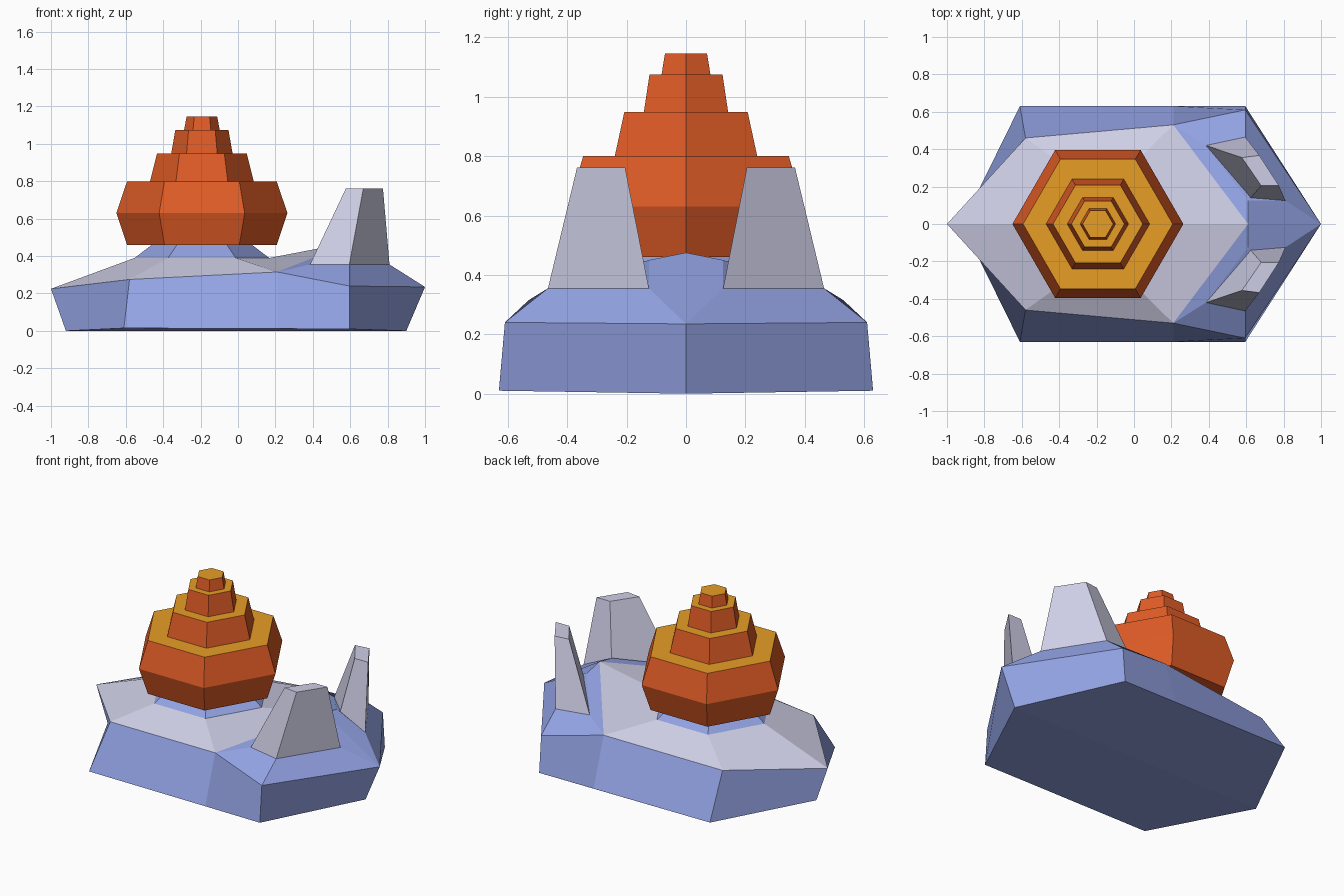
import bpy, bmesh, math

if "Cube" in bpy.data.objects:
    bpy.data.objects.remove(bpy.data.objects["Cube"])


def material(name, rgb):
    def lin(c):
        c /= 255
        return c / 12.92 if c <= 0.04045 else ((c + 0.055) / 1.055) ** 2.4
    m = bpy.data.materials.new(name)
    m.diffuse_color = (*[lin(c) for c in rgb], 1)
    m.use_nodes = True
    m.node_tree.nodes["Principled BSDF"].inputs["Base Color"].default_value = m.diffuse_color
    return m


BLUE = material("periwinkle blue", (147, 163, 228))
GREY = material("pale lavender grey", (206, 206, 230))
ORANGE = material("burnt orange", (224, 92, 38))
GOLD = material("gold", (232, 158, 38))


def build(name, points, faces, mats, mirror=False):
    """points: key -> xyz; faces: (keys, material index); mirror across y = 0."""
    bm = bmesh.new()
    for side in ((1, -1) if mirror else (1,)):
        v = {k: bm.verts.new((p[0], p[1] * side, p[2])) for k, p in points.items()}
        for keys, mat in faces:
            bm.faces.new([v[k] for k in keys]).material_index = mat
    bmesh.ops.remove_doubles(bm, verts=bm.verts, dist=0.0005)
    bmesh.ops.recalc_face_normals(bm, faces=bm.faces)
    me = bpy.data.meshes.new(name)
    bm.to_mesh(me)
    bm.free()
    for m in mats:
        me.materials.append(m)
    ob = bpy.data.objects.new(name, me)
    bpy.context.collection.objects.link(ob)
    return ob


CX = -0.193  # axis of the shell


def hex_point(r, z, i):
    a = math.radians(180 + 60 * i)
    return (CX + r * math.cos(a), 0 if i % 3 == 0 else r * math.sin(a), z)


# Base: front half, mirrored to the back
P = {
    # underside
    "b0": (-0.92, 0, 0), "b1": (-0.61, -0.63, 0.015),
    "b2": (0.21, -0.63, 0.012), "b3": (0.595, -0.63, 0.01), "b4": (0.90, 0, 0),
    # rim
    "r0": (-1, 0, 0.225), "r1": (-0.58, -0.46, 0.275),
    "r2": (0.21, -0.53, 0.315), "r3": (0.595, -0.61, 0.24), "r4": (1, 0, 0.235),
    # ridge end and fin footprint
    "q": (0.61, 0, 0.475), "fa": (0.385, -0.42, 0.355), "fb": (0.595, -0.465, 0.355),
    "fc": (0.81, -0.125, 0.355), "fd": (0.61, -0.125, 0.45),
}
for i in range(4):  # neck rings
    P[f"n{i}"] = hex_point(0.36, 0.39, i)
    P[f"t{i}"] = hex_point(0.265, 0.462, i)

F = [(("b0", "b1", "b2", "b3", "b4"), 0)]
F += [((f"b{i}", f"b{i+1}", f"r{i+1}", f"r{i}"), 0) for i in range(4)]
F += [((f"n{i}", f"n{i+1}", f"t{i+1}", f"t{i}"), 0) for i in range(3)]
F += [(("t0", "t1", "t2", "t3"), 0)]
F += [(k, 1) for k in (("r0", "r1", "n1", "n0"), ("r1", "r2", "n2", "n1"),
                       ("r2", "q", "n3", "n2"))]
F += [(k, 0) for k in (("r2", "r3", "fb", "fa"), ("r3", "r4", "fc", "fb"),
                       ("r4", "q", "fd", "fc"), ("q", "r2", "fa", "fd"),
                       ("fa", "fb", "fc", "fd"))]
build("base", P, F, [BLUE, GREY], mirror=True)

# Two upright fins at the right end
foot = [(0.385, 0.42), (0.595, 0.465), (0.81, 0.125), (0.61, 0.125)]
tip = [(0.577, 0.355), (0.67, 0.367), (0.775, 0.205), (0.68, 0.205)]
for side, name in ((-1, "front_fin"), (1, "back_fin")):
    pts = {i: (x, y * side, 0.355) for i, (x, y) in enumerate(foot)}
    pts.update({i + 4: (x, y * side, 0.762) for i, (x, y) in enumerate(tip)})
    faces = [((0, 1, 2, 3), 0), ((4, 5, 6, 7), 0)]
    faces += [((i, (i + 1) % 4, (i + 1) % 4 + 4, i + 4), 0) for i in range(4)]
    build(name, pts, faces, [GREY])

# Stepped hexagonal shell: (radius, height) profile, level ledges are gold
profile = [(0.40, 0.46), (0.457, 0.63), (0.40, 0.80), (0.277, 0.80), (0.24, 0.948),
           (0.164, 0.948), (0.142, 1.075), (0.095, 1.075), (0.082, 1.145)]
pts = {(j, i): hex_point(r, z, i) for j, (r, z) in enumerate(profile) for i in range(6)}
last = len(profile) - 1
faces = [([(0, i) for i in range(6)], 0), ([(last, i) for i in range(6)], 1)]
for j in range(last):
    ledge = int(profile[j][1] == profile[j + 1][1])
    for i in range(6):
        k = (i + 1) % 6
        faces.append((((j, i), (j, k), (j + 1, k), (j + 1, i)), ledge))
build("stepped_shell", pts, faces, [ORANGE, GOLD])
